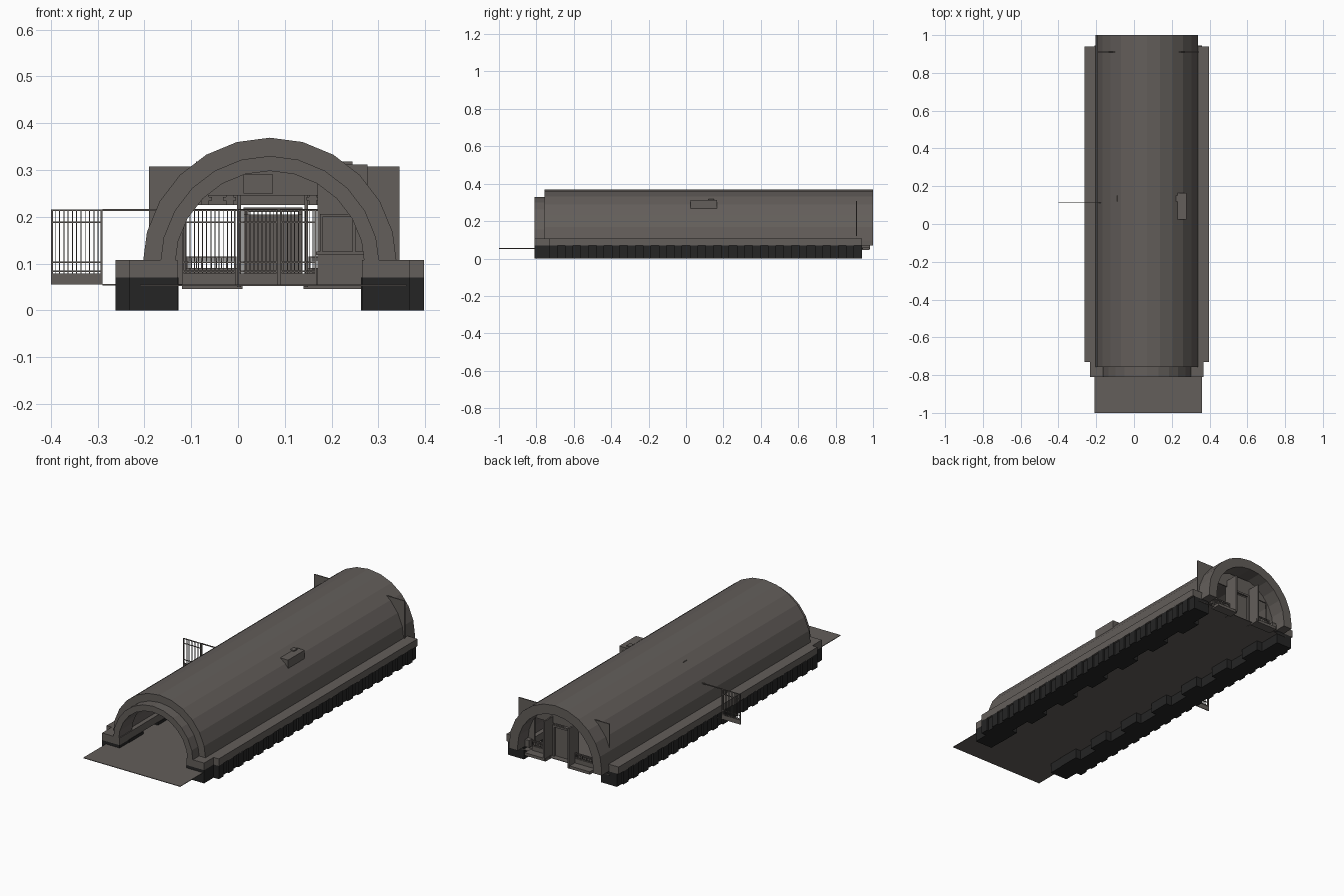
import bpy, bmesh, math

CX = 0.068          # axis of the vault


def material(name, rgb):
    m = bpy.data.materials.new(name)
    m.diffuse_color = (*rgb, 1)
    return m


STONE = material("warm grey stone", (0.125, 0.112, 0.103))
DARK = material("dark footing", (0.018, 0.018, 0.018))


def finish(name, bm, mat):
    bmesh.ops.recalc_face_normals(bm, faces=bm.faces)
    me = bpy.data.meshes.new(name)
    bm.to_mesh(me)
    bm.free()
    me.materials.append(mat)
    ob = bpy.data.objects.new(name, me)
    bpy.context.collection.objects.link(ob)
    return ob


def boxes(name, items, mat=STONE):
    """One object from boxes given as x0, x1, y0, y1, z0, z1."""
    bm = bmesh.new()
    for x0, x1, y0, y1, z0, z1 in items:
        vs = bmesh.ops.create_cube(bm, size=1)["verts"]
        for v in vs:
            v.co = (x0 + (v.co.x + .5) * (x1 - x0),
                    y0 + (v.co.y + .5) * (y1 - y0),
                    z0 + (v.co.z + .5) * (z1 - z0))
    return finish(name, bm, mat)


def both(items):
    """Add copies mirrored across the vault axis."""
    return items + [(2 * CX - b, 2 * CX - a, *r) for a, b, *r in items]


def arch(name, r_out, r_in, y0, y1, zc, z_foot, n=12):
    """Half ring with straight feet, extruded along y."""
    def line(r):
        pts = [(CX + r * math.cos(math.pi * i / n), zc + r * math.sin(math.pi * i / n))
               for i in range(n + 1)]
        return [(CX + r, z_foot)] + pts + [(CX - r, z_foot)]
    bm = bmesh.new()
    o, i = line(r_out), line(r_in)
    rows = [[bm.verts.new((x, y, z)) for x, z in p]
            for p, y in ((o, y0), (o, y1), (i, y1), (i, y0))]
    for k in range(4):
        a, b = rows[k], rows[(k + 1) % 4]
        for j in range(len(a) - 1):
            bm.faces.new((a[j], a[j + 1], b[j + 1], b[j]))
    for j in (0, -1):
        bm.faces.new([r[j] for r in rows])
    return finish(name, bm, STONE)


# Vault and the smaller entrance arch
arch("vault", 0.272, 0.222, -0.757, 1.0, 0.097, 0.07)
arch("entrance_arch", 0.235, 0.203, -0.81, -0.70, 0.095, 0.07)

# Floor sheet running out of the front
boxes("floor", [(-0.21, 0.36, -1.0, 0.945, 0.052, 0.055)])

# Long plinths
boxes("plinths", both([(0.265, 0.398, -0.73, 0.94, 0.07, 0.108),
                       (0.265, 0.368, -0.81, -0.73, 0.07, 0.108)]))

# Dark footings with toothed outer and inner edges
foot = [(0.265, 0.368, -0.81, -0.73, 0, 0.07)]
n_out, n_in, length = 40, 14, 1.67
for i in range(n_out):
    y = -0.73 + i * length / n_out
    odd = i % 2
    foot.append((0.33, 0.388 if odd else 0.398, y, y + length / n_out,
                 0, 0.07 if odd else 0.075))
for i in range(n_in):
    y = -0.73 + i * length / n_in
    foot.append((0.295 if i % 2 else 0.263, 0.33, y, y + length / n_in, 0, 0.07))
boxes("footings", both(foot), DARK)


def barred(x0, x1, y, count, z0=0.055, z1=0.216):
    """Barred panel with frame, kick plate and mid rails."""
    t = 0.002
    out = [(x0, x0 + .004, y - t, y + t, z0, z1), (x1 - .004, x1, y - t, y + t, z0, z1),
           (x0, x1, y - t, y + t, z1 - .004, z1), (x0, x1, y - t, y + t, z0, z0 + .004),
           (x0, x1, y - t, y + t, z0 + .004, z0 + .024),
           (x0, x1, y - t, y + t, z0 + .027, z0 + .030),
           (x0, x1, y - t, y + t, z0 + .046, z0 + .049),
           (x0, x1, y - t, y + t, z1 - .029, z1 - .026)]
    for i in range(count):
        x = x0 + (i + 1) * (x1 - x0) / (count + 1)
        out.append((x - .001, x + .001, y - .001, y + .001, z0 + .02, z1))
    return out


# Sliding gate that reaches out through the left wall
boxes("sliding_gate", barred(-0.40, -0.29, 0.112, 11) + [
    (-0.29, 0.17, 0.110, 0.114, 0.212, 0.217),
    (-0.29, -0.12, 0.110, 0.114, 0.053, 0.056)])
boxes("inner_fence", barred(-0.12, -0.005, 0.108, 12)
      + barred(0.0, 0.085, 0.108, 9) + barred(0.09, 0.168, 0.108, 9))

# Guard booth whose top corner pokes out of the vault
boxes("booth", [(0.17, 0.277, 0.025, 0.165, 0.055, 0.312),
                (0.168, 0.279, 0.018, 0.025, 0.118, 0.126),
                (0.175, 0.181, 0.018, 0.025, 0.126, 0.205),
                (0.245, 0.251, 0.018, 0.025, 0.126, 0.205),
                (0.175, 0.251, 0.018, 0.025, 0.2, 0.206)])

# Overhead beam, hangers and sign box
boxes("overhead_beam", [(-0.09, 0.245, 0.12, 0.15, 0.245, 0.318)])
boxes("beam_hangers", [(x - w, x + w, 0.108, 0.13, a, b)
                       for x in (-0.07, -0.018, 0.16)
                       for w, a, b in ((.008, .225, .247), (.014, .235, .242))])
boxes("sign_box", [(0.012, 0.075, 0.08, 0.12, 0.25, 0.29),
                   (0.018, 0.069, 0.077, 0.08, 0.256, 0.284)])

# Rear wall: corners stick out past the vault, openings left for windows
boxes("rear_wall", [(-0.19, 0.345, 0.908, 0.914, 0.225, 0.307),
                    (-0.19, -0.11, 0.908, 0.914, 0.055, 0.225),
                    (0.25, 0.345, 0.908, 0.914, 0.055, 0.225),
                    (-0.11, 0.0, 0.908, 0.914, 0.055, 0.09),
                    (0.15, 0.25, 0.908, 0.914, 0.055, 0.09)])
# Rear door, its flanking fins, window bases and bars
boxes("rear_door", [(0.012, 0.138, 0.90, 0.915, 0.055, 0.205),
                    (0.012, 0.022, 0.915, 0.925, 0.055, 0.22),
                    (0.128, 0.138, 0.915, 0.925, 0.055, 0.22),
                    (0.012, 0.138, 0.915, 0.925, 0.21, 0.22)])
boxes("door_fins", [(-0.002, 0.006, 0.90, 0.985, 0.05, 0.26),
                    (0.142, 0.15, 0.90, 0.985, 0.05, 0.26)])
boxes("rear_window_bases", [(-0.12, 0.01, 0.93, 0.98, 0.045, 0.06),
                            (0.14, 0.263, 0.93, 0.98, 0.045, 0.06)])
boxes("rear_window_bars", barred(-0.11, -0.003, 0.935, 9, 0.06, 0.115)
      + barred(0.151, 0.25, 0.935, 9, 0.06, 0.115))
